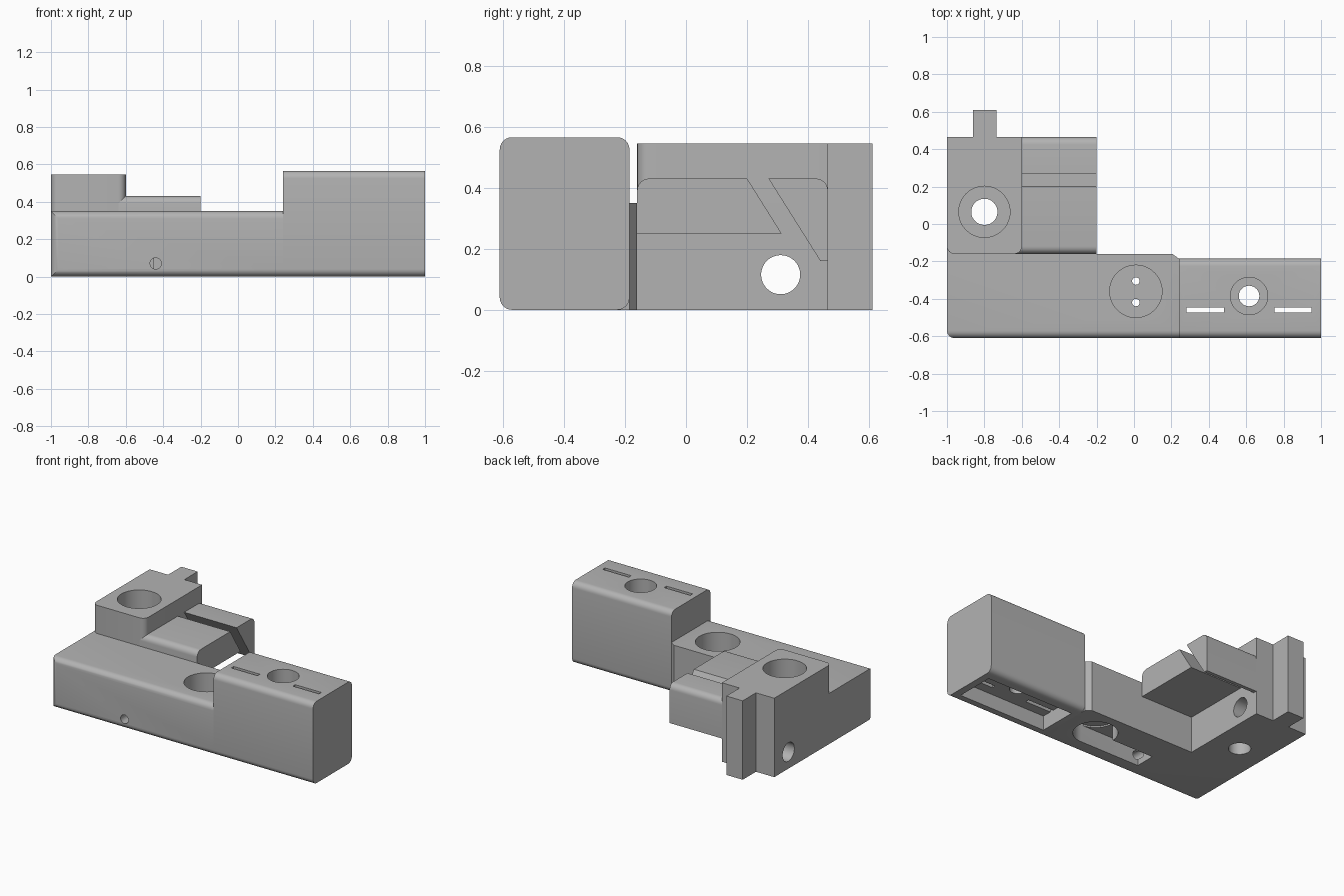
import bpy, bmesh, math
from mathutils import Vector

cube = bpy.data.objects.get("Cube")
if cube:
    bpy.data.objects.remove(cube)

grey = bpy.data.materials.new("plain_grey")
grey.use_nodes = True
grey.diffuse_color = (0.45, 0.45, 0.45, 1)
grey.node_tree.nodes["Principled BSDF"].inputs["Base Color"].default_value = (0.45, 0.45, 0.45, 1)

R = 0.04          # common edge radius
OVER = 0.05       # how far cutters stick out


def rounded(points):
    """Profile from (u, v, radius) corners; right-angled corners get an arc."""
    out = []
    for i, (u, v, r) in enumerate(points):
        p = Vector((u, v))
        if r == 0:
            out.append(p)
            continue
        a = (Vector(points[i - 1][:2]) - p).normalized()
        b = (Vector(points[(i + 1) % len(points)][:2]) - p).normalized()
        centre = p + r * (a + b)
        for k in range(7):
            t = k / 6 * math.pi / 2
            out.append(centre - r * (b * math.cos(t) + a * math.sin(t)))
    return out


def rect(u0, u1, v0, v1, r=0):
    return rounded([(u0, v0, r), (u1, v0, r), (u1, v1, r), (u0, v1, r)])


def circle(u, v, r, n=48):
    return [Vector((u + r * math.cos(2 * math.pi * k / n),
                    v + r * math.sin(2 * math.pi * k / n))) for k in range(n)]


def prism(name, profile, axis, lo, hi, bevel_rule=None):
    """Extrude a profile along an axis, optionally rounding chosen edges."""
    place = {"x": lambda p, w: (w, p.x, p.y),
             "y": lambda p, w: (p.x, w, p.y),
             "z": lambda p, w: (p.x, p.y, w)}[axis]
    bm = bmesh.new()
    base = bm.faces.new([bm.verts.new(place(p, lo)) for p in profile])
    top = bmesh.ops.extrude_face_region(bm, geom=[base])["geom"]
    shift = Vector(place(Vector((0, 0)), hi - lo))
    bmesh.ops.translate(bm, vec=shift, verts=[g for g in top if isinstance(g, bmesh.types.BMVert)])
    bmesh.ops.recalc_face_normals(bm, faces=bm.faces)
    if bevel_rule:
        edges = [e for e in bm.edges if bevel_rule(*[v.co for v in e.verts])]
        bmesh.ops.bevel(bm, geom=edges, offset=R, segments=6, profile=0.5, affect="EDGES")
    mesh = bpy.data.meshes.new(name)
    bm.to_mesh(mesh)
    bm.free()
    mesh.materials.append(grey)
    ob = bpy.data.objects.new(name, mesh)
    bpy.context.collection.objects.link(ob)
    return ob


def carve(ob, cuts):
    """Subtract a list of (profile, axis, lo, hi) prisms, then shade."""
    for cut in cuts:
        tool = prism("cutter", *cut)
        tool.hide_render = True
        mod = ob.modifiers.new("cut", "BOOLEAN")
        mod.operation, mod.solver, mod.object = "DIFFERENCE", "EXACT", tool
        bpy.context.view_layer.update()
        graph = bpy.context.evaluated_depsgraph_get()
        mesh = bpy.data.meshes.new_from_object(ob.evaluated_get(graph))
        ob.modifiers.clear()
        ob.data = mesh
        bpy.data.objects.remove(tool)
    bpy.ops.object.select_all(action="DESELECT")
    ob.select_set(True)
    bpy.context.view_layer.objects.active = ob
    bpy.ops.object.shade_smooth_by_angle(angle=math.radians(30))


# Long low bar, rounded along its front face
FRONT, BACK, BAR_TOP, STEP = -0.61, -0.16, 0.35, 0.24
bar = prism("long_bar",
            rounded([(-1, FRONT, 0), (STEP, FRONT, 0), (STEP, -0.185, 0), (0.205, BACK, 0), (-1, BACK, 0)]),
            "z", 0, BAR_TOP,
            lambda a, b: max(a.y, b.y) < FRONT + 0.01 and min(a.x, b.x) < 0)
carve(bar, [
    (circle(0.01, -0.36, 0.14), "z", 0.19, BAR_TOP + OVER),      # upper well
    (circle(0.01, -0.36, 0.14), "z", -OVER, 0.13),               # lower well
    (rect(-0.45, 0.01, -0.5, -0.36), "z", -OVER, 0.12),          # underside channel
    (circle(0.01, -0.305, 0.02, 24), "z", 0, BAR_TOP),           # two wire holes
    (circle(0.01, -0.42, 0.02, 24), "z", 0, BAR_TOP),
    (circle(-0.44, 0.07, 0.03, 32), "y", FRONT - OVER, -0.45),   # front pin hole
])

# Tall end box with rounded long edges
BOX_TOP = 0.565
box = prism("end_box", rect(FRONT, -0.185, 0, BOX_TOP, R), "x", STEP, 1)
carve(box, [
    (rect(0.28, 0.95, -0.54, -0.27), "z", -OVER, 0.1),           # underside pocket
    (circle(0.615, -0.385, 0.1), "z", 0.3, BOX_TOP + OVER),      # counterbore
    (circle(0.615, -0.385, 0.055), "z", 0, BOX_TOP + OVER),
    (rect(0.28, 0.48, -0.473, -0.447), "z", 0, BOX_TOP + OVER),  # slits
    (rect(0.75, 0.95, -0.473, -0.447), "z", 0, BOX_TOP + OVER),
])

# Rear block with its tongue: square lower half, rounded front corners above
BLOCK_TOP, REAR, SIDE = 0.545, 0.465, -0.6
block_cuts = [
    (circle(-0.8, 0.065, 0.137), "z", 0.2, BLOCK_TOP + OVER),    # counterbore
    (circle(-0.8, 0.065, 0.07), "z", -OVER, BLOCK_TOP + OVER),   # through hole
    (circle(0.31, 0.115, 0.064), "x", -1 - OVER, SIDE + OVER),   # cross hole
]
for name, lo, hi, r in (("block_base", 0, BAR_TOP, 0), ("block_top", BAR_TOP, BLOCK_TOP, R)):
    outline = rounded([(-1, BACK, r), (SIDE, BACK, r), (SIDE, REAR, 0),
                       (-0.735, REAR, 0), (-0.735, -FRONT, 0), (-0.86, -FRONT, 0),
                       (-0.86, REAR, 0), (-1, REAR, 0)])
    carve(prism(name, outline, "z", lo, hi), block_cuts)

# Side arm in two pieces split by a slanted gap
ARM_TOP, ARM_END = 0.43, -0.2
front_arm = rounded([(BACK, 0.25, 0), (0.313, 0.25, 0), (0.2, ARM_TOP, 0), (BACK, ARM_TOP, R)])
rear_arm = rounded([(0.44, 0.16, 0), (REAR, 0.16, 0), (REAR, ARM_TOP, R), (0.27, ARM_TOP, 0)])
for name, profile in (("front_arm", front_arm), ("rear_arm", rear_arm)):
    # the front arm reaches slightly into the block behind its rounded corner
    carve(prism(name, profile, "x", SIDE - (R if name == "front_arm" else 0), ARM_END), [])
